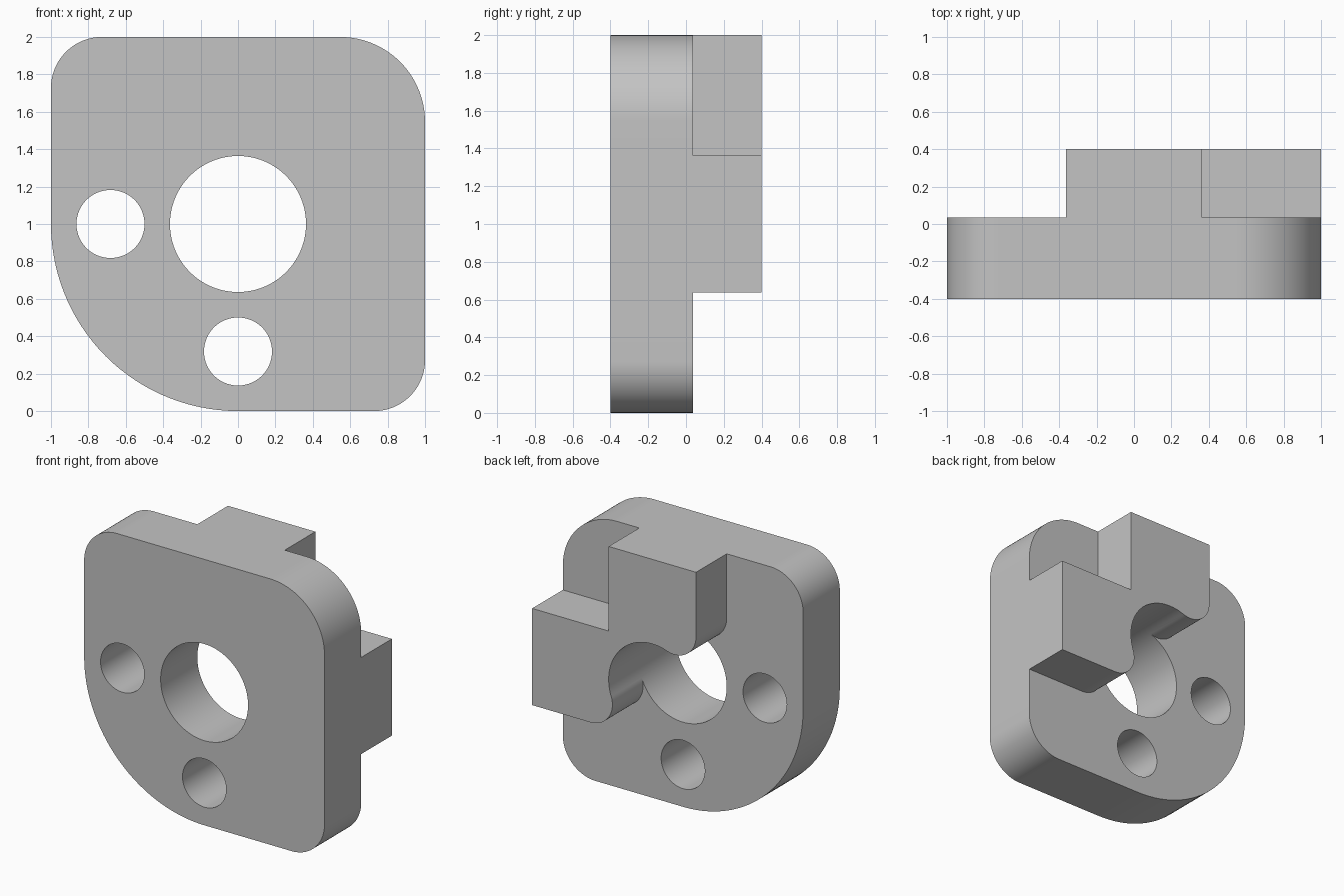
import bpy, bmesh
from math import sin, cos, acos, sqrt, radians, degrees

cube = bpy.data.objects.get("Cube")
if cube:
    bpy.data.objects.remove(cube)

U = 2 / 11                               # base module
H = 2 * U                                # centre hole radius, half arm width
FRONT, MID, BACK = -0.4, 0.036, 0.4      # depth layers
SMALL, LARGE = 1.5 * U, 2.5 * U          # plate corner radii
TIP = sqrt(8) * U                        # offset of the rounded arm tips
A = degrees(acos(-1 / 3))                # where a tip meets the hole


def arc(cx, cz, r, start, end):
    n = max(2, round(abs(end - start) / 3))
    angles = [radians(start + (end - start) * i / n) for i in range(n + 1)]
    return [(cx + r * cos(a), cz + r * sin(a)) for a in angles]


def loop(points):
    """Rounded points without repeats, as a closed ring."""
    return list(dict.fromkeys((round(x, 5), round(z, 5)) for x, z in points))


# Plate outline with four differently rounded corners
outline = loop(
    arc(1 - SMALL, SMALL, SMALL, -90, 0)
    + [(1, 1 - H), (1, 1 + H)]
    + arc(1 - LARGE, 2 - LARGE, LARGE, 0, 90)
    + [(H, 2), (-H, 2)]
    + arc(SMALL - 1, 2 - SMALL, SMALL, 90, 180)
    + arc(0, 1, 1, 180, 270))

# Through holes
inner_arc = arc(0, 1, H, A, 90 - A)
holes = [loop(inner_arc + arc(0, 1, H, 90 - A, A - 360)),
         loop(arc(-3.75 * U, 1, U, 0, 360)),
         loop(arc(0, 1 - 3.75 * U, U, 0, 360))]

# L-shaped boss: two arms with rounded tips that run into the centre hole
boss = loop(
    [(-H, 2)]
    + arc(-U, 1 + TIP, U, 180, 180 + A)
    + inner_arc
    + arc(TIP, 1 - U, U, 270 - A, 270)
    + [(1, 1 - H), (1, 1 + H), (H, 1 + H), (H, 2)])

bm = bmesh.new()
verts = {}


def vert(p, y):
    if (p, y) not in verts:
        verts[p, y] = bm.verts.new((p[0], y, p[1]))
    return verts[p, y]


def ring_edges(*rings):
    return {frozenset(e) for r in rings for e in zip(r, r[1:] + r[:1])}


def walls(edges, y0, y1):
    for a, b in map(tuple, edges):
        bm.faces.new((vert(a, y0), vert(b, y0), vert(b, y1), vert(a, y1)))


def cap(edges, y):
    found = [bm.edges.get((vert(a, y), vert(b, y))) for a, b in map(tuple, edges)]
    bmesh.ops.triangle_fill(bm, edges=found, use_beauty=True, normal=(0, 1, 0))


plate_edges = ring_edges(outline, *holes)
boss_edges = ring_edges(boss)
walls(plate_edges, FRONT, MID)
walls(boss_edges, MID, BACK)
cap(plate_edges, FRONT)
cap(plate_edges ^ boss_edges, MID)       # step around the boss
cap(boss_edges, BACK)
bmesh.ops.recalc_face_normals(bm, faces=bm.faces[:])

# Remove the seams inside flat side walls
seams = [e for e in bm.edges if len(e.link_faces) == 2
         and e.calc_face_angle() < 0.01
         and all(abs(f.normal.y) < 0.5 for f in e.link_faces)]
bmesh.ops.dissolve_edges(bm, edges=seams, use_verts=False)

mesh = bpy.data.meshes.new("bracket_plate")
bm.to_mesh(mesh)
bm.free()
bracket = bpy.data.objects.new("bracket_plate", mesh)
bpy.context.collection.objects.link(bracket)

# Plain grey finish
grey = bpy.data.materials.new("light_grey")
grey.use_nodes = True
color = (0.55, 0.55, 0.55, 1)
grey.diffuse_color = color
grey.node_tree.nodes["Principled BSDF"].inputs["Base Color"].default_value = color
mesh.materials.append(grey)

bpy.ops.object.select_all(action='DESELECT')
bracket.select_set(True)
bpy.context.view_layer.objects.active = bracket
bpy.ops.object.shade_smooth_by_angle(angle=radians(30))
